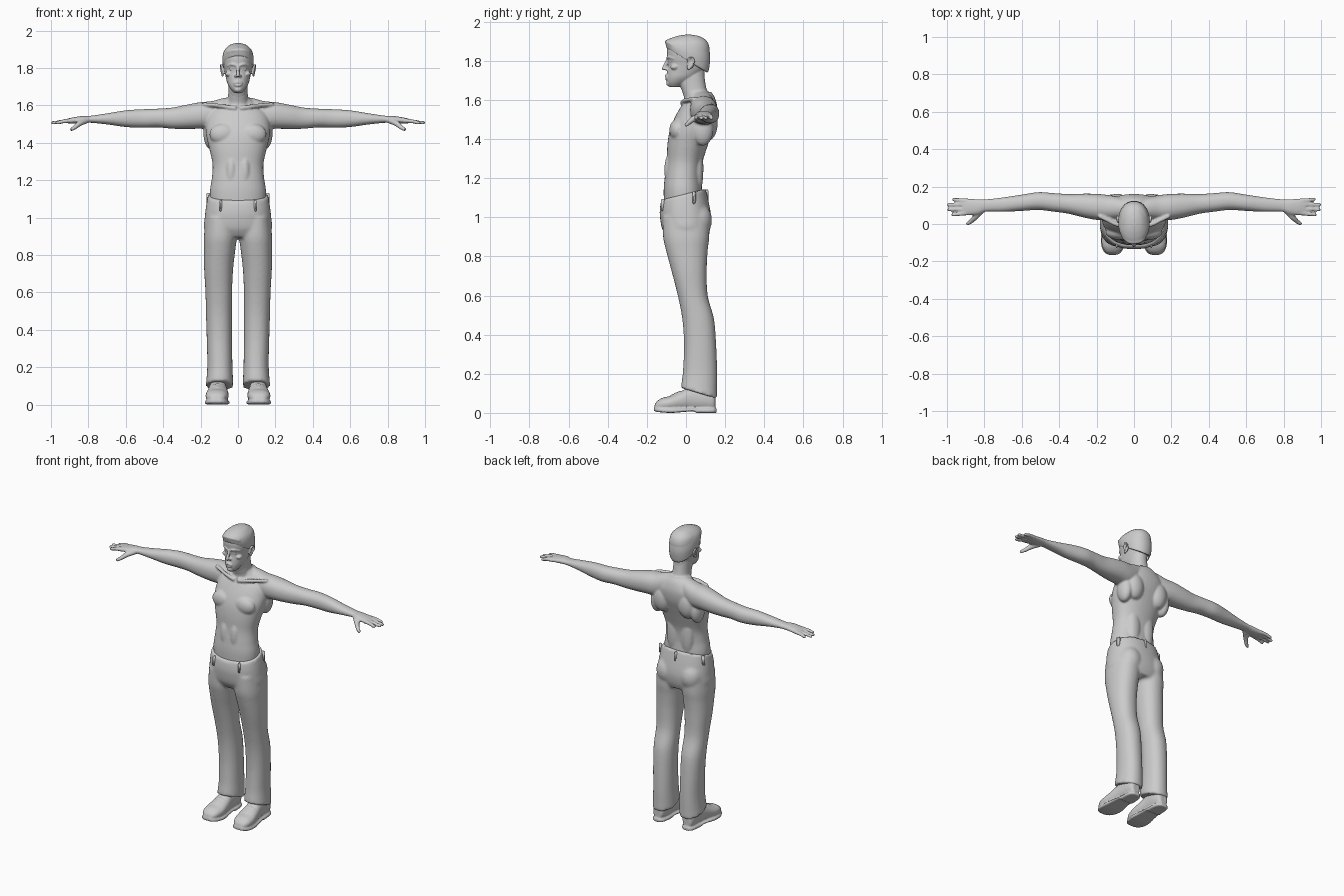
import bpy, bmesh, math
from mathutils import Matrix


def spline(rows, steps):
    """Catmull-Rom interpolation through rows of numbers."""
    out = []
    for i in range(len(rows) - 1):
        p0, p1, p2, p3 = rows[max(i - 1, 0)], rows[i], rows[i + 1], rows[min(i + 2, len(rows) - 1)]
        for k in range(steps):
            t = k / steps
            out.append([0.5 * (2 * b + (c - a) * t + (2 * a - 5 * b + 4 * c - d) * t * t
                               + (3 * b - a - 3 * c + d) * t ** 3)
                        for a, b, c, d in zip(p0, p1, p2, p3)])
    return out + [list(rows[-1])]


def loft(bm, axis, rows, side=1, power=2.2, n=40, steps=5):
    """Rows are (position, u0, u1, v0, v1, tilt): the extents of each cross-section."""
    rings = []
    for t, u0, u1, v0, v1, tilt in spline([tuple(r) + (0,) * (6 - len(r)) for r in rows], steps):
        ring = []
        for k in range(n):
            a = 2 * math.pi * k / n
            c, s = math.cos(a), math.sin(a)
            u = (u0 + u1) / 2 + (u1 - u0) / 2 * math.copysign(abs(c) ** (2 / power), c)
            dv = (v1 - v0) / 2 * math.copysign(abs(s) ** (2 / power), s)
            v = (v0 + v1) / 2 + dv
            p = {'z': (u, v, t + tilt * dv), 'x': (t, u, v), 'y': (u, t, v)}[axis]
            ring.append(bm.verts.new((p[0] * side, p[1], p[2])))
        rings.append(ring)
    for a, b in zip(rings, rings[1:]):
        for k in range(n):
            bm.faces.new((a[k], a[(k + 1) % n], b[(k + 1) % n], b[k]))
    bm.faces.new(rings[0])
    bm.faces.new(rings[-1])


def column(bm, rows, **kw):
    """Upright loft symmetric in x: rows are (z, half width, y0, y1, tilt)."""
    loft(bm, 'z', [(r[0], -r[1]) + tuple(r[1:]) for r in rows], **kw)


def blob(bm, pos, radii, side=1, detail=3):
    m = Matrix.Translation((pos[0] * side, pos[1], pos[2])) @ Matrix.Diagonal((*radii, 1))
    bmesh.ops.create_icosphere(bm, subdivisions=detail, radius=1, matrix=m)


def beads(bm, pts, side=1, steps=8):
    """Rounded strand through (x, y, z, radius) points."""
    for x, y, z, r in spline(pts, steps):
        blob(bm, (x, y, z), (r, r, r), side, 2)


def finish(name, bm, voxel=None, smooth=3):
    bmesh.ops.recalc_face_normals(bm, faces=bm.faces)
    me = bpy.data.meshes.new(name)
    bm.to_mesh(me)
    bm.free()
    ob = bpy.data.objects.new(name, me)
    bpy.context.collection.objects.link(ob)
    for p in me.polygons:
        p.use_smooth = True
    if voxel:
        m = ob.modifiers.new("fuse", 'REMESH')
        m.mode, m.voxel_size, m.use_smooth_shade = 'VOXEL', voxel, True
        s = ob.modifiers.new("soften", 'SMOOTH')
        s.factor, s.iterations = 0.5, smooth
    return ob


# Bare torso, neck and arms fused into one skin
bm = bmesh.new()
column(bm, [(1.05, .148, -.112, .09), (1.14, .15, -.114, .083), (1.21, .14, -.108, .079),
            (1.285, .136, -.099, .086), (1.37, .154, -.095, .112), (1.44, .17, -.084, .136),
            (1.50, .172, -.062, .155), (1.56, .155, -.03, .16), (1.61, .10, .005, .148),
            (1.64, .06, .0, .13)])
column(bm, [(1.54, .085, -.01, .14), (1.61, .06, -.01, .122), (1.66, .052, -.024, .104),
            (1.75, .05, -.035, .09)])
for s in (1, -1):
    loft(bm, 'x', [(.02, .03, .135, 1.5, 1.648), (.08, .025, .145, 1.49, 1.638),
                   (.14, .02, .155, 1.475, 1.622), (.2, .022, .161, 1.475, 1.617),
                   (.27, .035, .162, 1.474, 1.604), (.35, .055, .16, 1.475, 1.588),
                   (.43, .066, .165, 1.482, 1.582), (.51, .075, .17, 1.48, 1.579),
                   (.6, .07, .157, 1.484, 1.573), (.7, .065, .142, 1.498, 1.557),
                   (.79, .066, .132, 1.507, 1.544), (.83, .052, .132, 1.505, 1.543),
                   (.88, .046, .135, 1.503, 1.536), (.915, .05, .133, 1.504, 1.528)], side=s)
    # Chest, abdomen, shoulder blade, back and armpit muscles
    blob(bm, (.078, -.043, 1.445), (.075, .042, .058), s)
    blob(bm, (.036, -.07, 1.24), (.034, .041, .10), s)
    blob(bm, (.09, .112, 1.48), (.062, .05, .09), s)
    blob(bm, (.05, .06, 1.25), (.045, .029, .14), s)
    blob(bm, (.145, .085, 1.45), (.04, .055, .085), s)
    # Collar bone
    beads(bm, [(.018, -.02, 1.585, .012), (.09, -.004, 1.597, .012), (.18, .04, 1.605, .012)], s)
    # Fingers and thumb
    for y0, y1, tip in ((.058, .049, .967), (.081, .077, .99), (.104, .103, .992), (.125, .131, .964)):
        beads(bm, [(.89, y0, 1.518, .0125), (.93, (y0 + y1) / 2, 1.515, .0115), (tip, y1, 1.506, .0098)], s)
    beads(bm, [(.8, .085, 1.522, .016), (.845, .04, 1.504, .016), (.87, .015, 1.484, .0125),
               (.889, .002, 1.472, .0105)], s)
finish("upper_body", bm, .0065, 2)

# Head with facial features
bm = bmesh.new()
column(bm, [(1.666, .02, -.084, -.035), (1.688, .04, -.096, .005), (1.715, .056, -.098, .05),
            (1.745, .064, -.096, .085), (1.78, .071, -.091, .106), (1.82, .079, -.096, .118),
            (1.86, .08, -.098, .121), (1.895, .071, -.085, .11), (1.917, .048, -.055, .085),
            (1.928, .018, -.02, .04)])
column(bm, [(1.64, .05, -.018, .105), (1.70, .05, -.04, .096), (1.76, .05, -.04, .095)])
beads(bm, [(0, -.092, 1.808, .009), (0, -.103, 1.785, .0085), (0, -.114, 1.761, .0105)])
beads(bm, [(-.021, -.099, 1.719, .004), (0, -.102, 1.724, .0065), (.021, -.099, 1.719, .004)])
beads(bm, [(-.018, -.098, 1.709, .004), (0, -.1, 1.707, .0075), (.018, -.098, 1.709, .004)])
blob(bm, (0, -.087, 1.684), (.02, .014, .014))
for s in (1, -1):
    blob(bm, (.011, -.099, 1.756), (.008, .011, .007), s)                     # nostril
    beads(bm, [(.01, -.094, 1.814, .007), (.032, -.088, 1.819, .0075), (.056, -.064, 1.812, .006)], s)
    blob(bm, (.05, -.058, 1.768), (.018, .022, .014), s)                      # cheekbone
    blob(bm, (.081, .024, 1.788), (.007, .018, .03), s)                       # ear
    beads(bm, [(.08, .008, 1.765, .005), (.088, .012, 1.805, .005), (.092, .03, 1.816, .005),
               (.092, .041, 1.795, .005), (.083, .014, 1.757, .006)], s)      # ear rim
finish("head", bm, .0045, 1)

# Eyes
for s, name in ((1, "left_eye"), (-1, "right_eye")):
    bm = bmesh.new()
    blob(bm, (.031, -.071, 1.793), (.015, .013, .0095), s)
    finish(name, bm)

# Short hair, higher at the forehead than at the nape
bm = bmesh.new()
column(bm, [(1.80, .08, -.098, .112, -.6), (1.82, .083, -.102, .119, -.5), (1.85, .084, -.104, .124, -.32),
            (1.885, .077, -.1, .117, -.14), (1.908, .062, -.084, .1, -.05),
            (1.925, .04, -.05, .07), (1.933, .012, -.01, .03)])
beads(bm, [(-.055, -.074, 1.885, .009), (-.02, -.096, 1.895, .011), (.03, -.092, 1.895, .011),
           (.058, -.07, 1.882, .009)])
finish("hair", bm, .006, 1)

# Trousers
bm = bmesh.new()
column(bm, [(1.117, .161, -.127, .1, .25), (1.06, .171, -.134, .116, .15), (1.0, .178, -.133, .129),
            (.94, .181, -.122, .124), (.895, .15, -.095, .108)], power=2.3)
for s in (1, -1):
    loft(bm, 'z', [(1.0, .01, .172, -.12, .12), (.9, .006, .182, -.117, .119), (.83, .014, .182, -.102, .111),
                   (.725, .026, .181, -.074, .106), (.6, .032, .174, -.042, .111),
                   (.48, .032, .171, -.019, .143), (.35, .032, .167, -.01, .154),
                   (.22, .03, .164, -.015, .159), (.14, .027, .168, -.022, .159, -.2),
                   (.1, .026, .172, -.026, .159, -.3)], side=s)
    blob(bm, (.085, .06, .985), (.075, .073, .09), s)                         # seat
finish("trousers", bm, .01, 2)


# Belt loops around the waist: position and outward angle
def belt_loop(name, pos, angle):
    bm = bmesh.new()
    m = Matrix.Translation(pos) @ Matrix.Rotation(angle, 4, 'Z') @ Matrix.Diagonal((.012, .022, .062, 1))
    bmesh.ops.create_cube(bm, size=1, matrix=m)
    bmesh.ops.bevel(bm, geom=bm.edges[:], offset=.003, segments=2, affect='EDGES')
    finish(name, bm)


for s, side in ((1, "left"), (-1, "right")):
    belt_loop(side + "_front_loop", (.092 * s, -.117, 1.062), s * .3)
    belt_loop(side + "_side_loop", (.157 * s, .042, 1.1), s * 1.2)
belt_loop("back_loop", (0, .104, 1.11), 0)

# Shoes with sole, heel and laces
for s, name in ((1, "left_shoe"), (-1, "right_shoe")):
    bm = bmesh.new()
    loft(bm, 'y', [(-.16, .09, .14, .014, .042), (-.148, .073, .155, .012, .06), (-.12, .058, .17, .01, .077),
                   (-.08, .05, .173, .01, .087), (-.03, .053, .165, .01, .108), (.03, .06, .155, .01, .135),
                   (.1, .062, .15, .01, .13), (.138, .072, .143, .012, .11), (.15, .085, .13, .02, .09)], side=s)
    loft(bm, 'y', [(-.165, .092, .137, .01, .027), (-.152, .07, .158, .006, .025), (-.12, .053, .174, .002, .023),
                   (-.07, .045, .177, .0, .022), (-.01, .052, .168, .005, .022), (.04, .058, .159, .008, .022),
                   (.055, .058, .157, .0, .022), (.1, .059, .154, .0, .022), (.14, .069, .146, .0, .022),
                   (.157, .088, .128, .0, .022)], side=s, power=5)
    for y, z in ((-.065, .092), (-.048, .1), (-.03, .108)):
        beads(bm, [(.08, y, z - .008, .005), (.11, y - .003, z, .006), (.14, y, z - .008, .005)], s)
    finish(name, bm, .006, 1)
